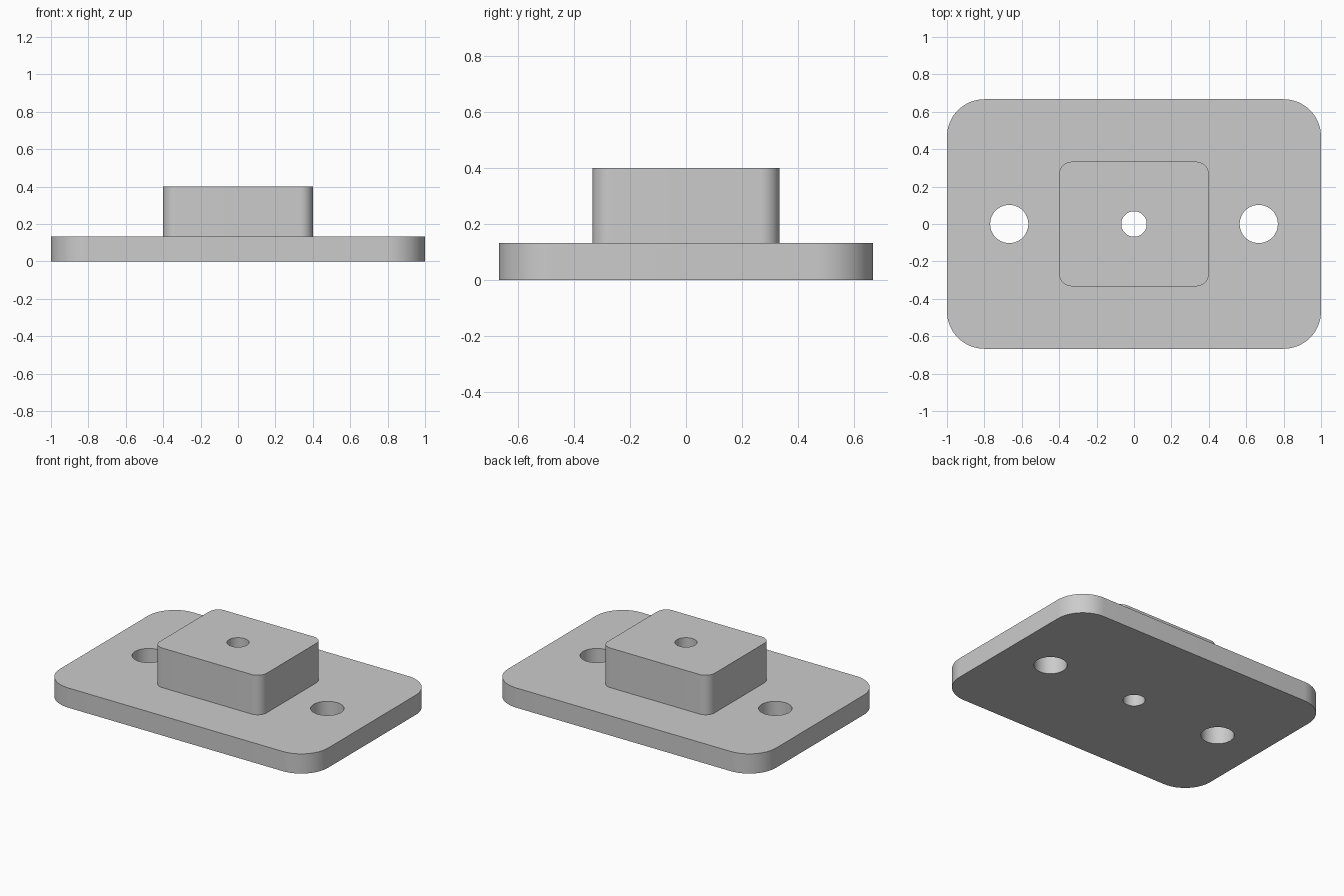
import bpy
import bmesh
from math import cos, sin, pi, radians

cube = bpy.data.objects.get("Cube")
if cube:
    bpy.data.objects.remove(cube, do_unlink=True)

grey = bpy.data.materials.new("light grey")
grey.use_nodes = True
colour = (0.6, 0.6, 0.6, 1)
grey.diffuse_color = colour
grey.node_tree.nodes["Principled BSDF"].inputs["Base Color"].default_value = colour


def prism(name, outline, z0, z1):
    """Closed solid made by extruding a flat outline from z0 to z1."""
    bm = bmesh.new()
    face = bm.faces.new([bm.verts.new((x, y, z0)) for x, y in outline])
    top = bmesh.ops.extrude_face_region(bm, geom=[face])["geom"]
    verts = [v for v in top if isinstance(v, bmesh.types.BMVert)]
    bmesh.ops.translate(bm, verts=verts, vec=(0, 0, z1 - z0))
    bmesh.ops.recalc_face_normals(bm, faces=bm.faces)
    mesh = bpy.data.meshes.new(name)
    bm.to_mesh(mesh)
    bm.free()
    mesh.materials.append(grey)
    obj = bpy.data.objects.new(name, mesh)
    bpy.context.collection.objects.link(obj)
    return obj


def circle(x, r, n=64):
    return [(x + r * cos(2 * pi * i / n), r * sin(2 * pi * i / n)) for i in range(n)]


def rounded_rect(hx, hy, r, steps=16):
    points = []
    for quarter, (sx, sy) in enumerate([(1, 1), (-1, 1), (-1, -1), (1, -1)]):
        for i in range(steps + 1):
            a = (quarter + i / steps) * pi / 2
            points.append((sx * (hx - r) + r * cos(a), sy * (hy - r) + r * sin(a)))
    return points


def combine(target, tool, operation):
    """Apply a boolean and discard the tool."""
    mod = target.modifiers.new(operation.lower(), 'BOOLEAN')
    mod.operation = operation
    mod.solver = 'EXACT'
    mod.object = tool
    bpy.context.view_layer.objects.active = target
    bpy.ops.object.modifier_apply(modifier=mod.name)
    bpy.data.objects.remove(tool, do_unlink=True)


# Flange with raised block, joined into one solid
plate = prism("mounting_plate", rounded_rect(1, 0.667, 0.2), 0, 0.133)
block = prism("raised_block", rounded_rect(0.4, 0.333, 0.067), 0.06, 0.4)
combine(plate, block, 'UNION')

# Two mounting holes and the central bore, all right through
for x, r in [(-0.667, 0.102), (0.667, 0.102), (0, 0.068)]:
    cutter = prism("hole_cutter", circle(x, r), -0.1, 0.6)
    cutter.hide_render = True
    combine(plate, cutter, 'DIFFERENCE')

# Smooth rounded walls, crisp rims
bpy.ops.object.select_all(action='DESELECT')
plate.select_set(True)
bpy.context.view_layer.objects.active = plate
bpy.ops.object.shade_smooth_by_angle(angle=radians(30))
